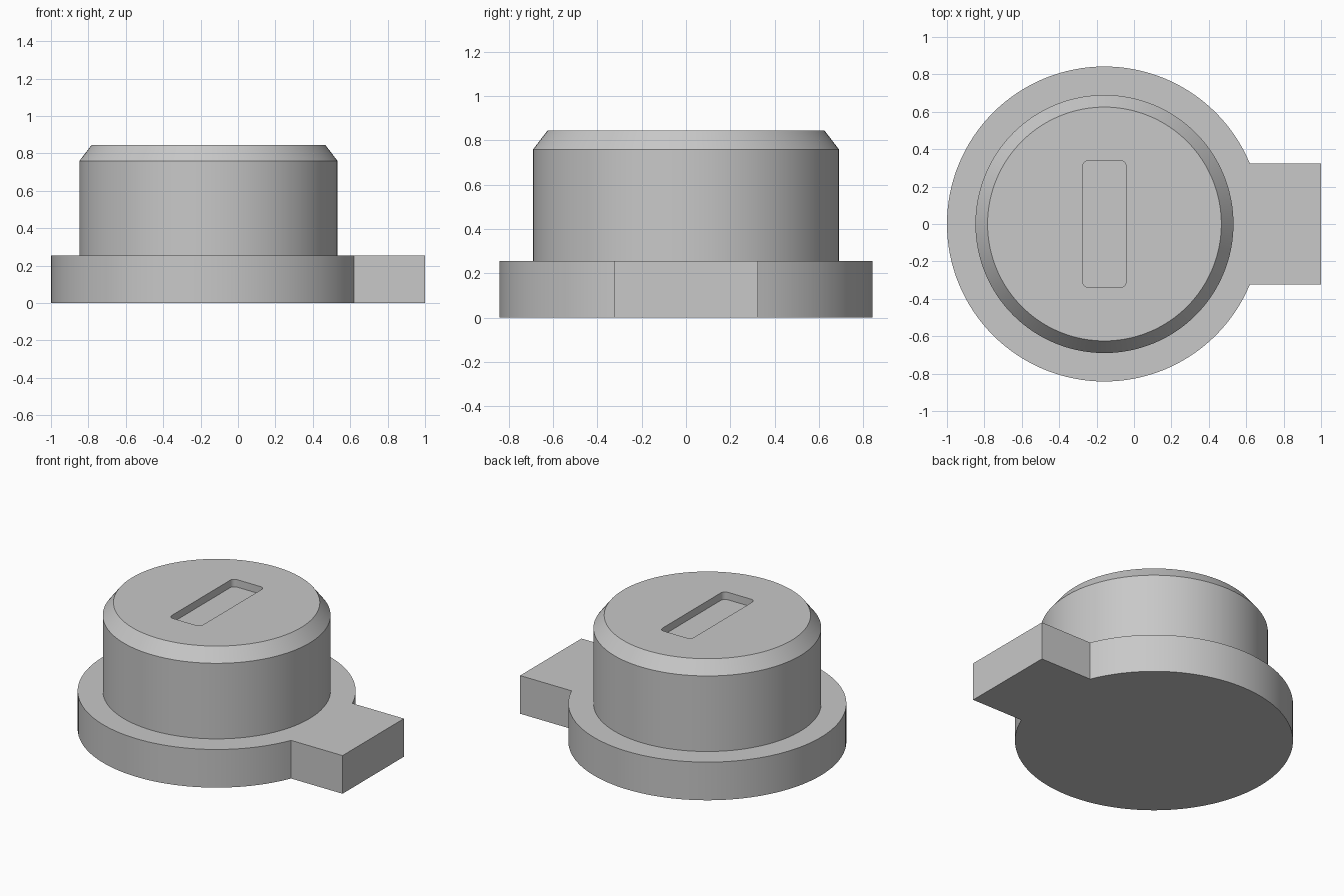
import bpy
import bmesh
from math import asin, cos, sin, pi, tau

cube = bpy.data.objects.get("Cube")
if cube:
    bpy.data.objects.remove(cube, do_unlink=True)

CENTRE_X = -0.158
FLANGE_R, FLANGE_TOP = 0.842, 0.255
BODY_R, SHOULDER_Z, TOP_R, TOP_Z = 0.69, 0.76, 0.625, 0.845
TAB_HALF, TAB_END = 0.324, 1.0
SLOT_HALF_X, SLOT_HALF_Y, SLOT_CORNER, SLOT_DEPTH = 0.116, 0.339, 0.03, 0.05

grey = bpy.data.materials.new("plain grey")
grey.use_nodes = True
colour = (0.58, 0.58, 0.58, 1)
grey.diffuse_color = colour
grey.node_tree.nodes["Principled BSDF"].inputs["Base Color"].default_value = colour


def arc(cx, cy, radius, start, end, steps):
    """Points along a circular arc, both ends included."""
    angles = [start + (end - start) * i / steps for i in range(steps + 1)]
    return [(cx + radius * cos(a), cy + radius * sin(a)) for a in angles]


def loft(name, rings):
    """Closed solid through stacked (outline, height) rings."""
    bm = bmesh.new()
    loops = [[bm.verts.new((x, y, z)) for x, y in outline] for outline, z in rings]
    for low, high in zip(loops, loops[1:]):
        for i in range(len(low)):
            j = (i + 1) % len(low)
            bm.faces.new((low[i], low[j], high[j], high[i]))
    bm.faces.new(loops[0][::-1])
    bm.faces.new(loops[-1])
    bmesh.ops.recalc_face_normals(bm, faces=bm.faces)
    mesh = bpy.data.meshes.new(name)
    bm.to_mesh(mesh)
    bm.free()
    mesh.materials.append(grey)
    obj = bpy.data.objects.new(name, mesh)
    bpy.context.collection.objects.link(obj)
    return obj


def select_only(obj):
    bpy.ops.object.select_all(action="DESELECT")
    obj.select_set(True)
    bpy.context.view_layer.objects.active = obj


def circle(radius):
    return arc(CENTRE_X, 0, radius, 0, tau, 128)[:-1]


# Round flange with a square-ended tab on its left side
gap = asin(TAB_HALF / FLANGE_R)
flange_outline = arc(CENTRE_X, 0, FLANGE_R, gap, tau - gap, 112)
flange_outline += [(TAB_END, -TAB_HALF), (TAB_END, TAB_HALF)]
flange = loft("flange_with_tab", [(flange_outline, 0), (flange_outline, FLANGE_TOP)])

# Cylindrical body with a chamfered top, sunk slightly into the flange
body = loft("body", [(circle(BODY_R), FLANGE_TOP - 0.02),
                     (circle(BODY_R), SHOULDER_Z),
                     (circle(TOP_R), TOP_Z)])

# Rounded slot recessed into the top
slot_outline = []
for k, (sx, sy) in enumerate([(1, 1), (-1, 1), (-1, -1), (1, -1)]):
    slot_outline += arc(CENTRE_X + sx * (SLOT_HALF_X - SLOT_CORNER),
                        sy * (SLOT_HALF_Y - SLOT_CORNER),
                        SLOT_CORNER, k * pi / 2, (k + 1) * pi / 2, 6)
cutter = loft("slot_cutter", [(slot_outline, TOP_Z - SLOT_DEPTH),
                              (slot_outline, TOP_Z + 0.1)])
cutter.hide_render = True
cut = body.modifiers.new("slot", "BOOLEAN")
cut.operation = "DIFFERENCE"
cut.solver = "EXACT"
cut.object = cutter
select_only(body)
bpy.ops.object.modifier_apply(modifier=cut.name)
bpy.data.objects.remove(cutter, do_unlink=True)

# Smooth round walls, crisp edges
for part in (flange, body):
    select_only(part)
    bpy.ops.object.shade_smooth_by_angle(angle=pi / 7)
